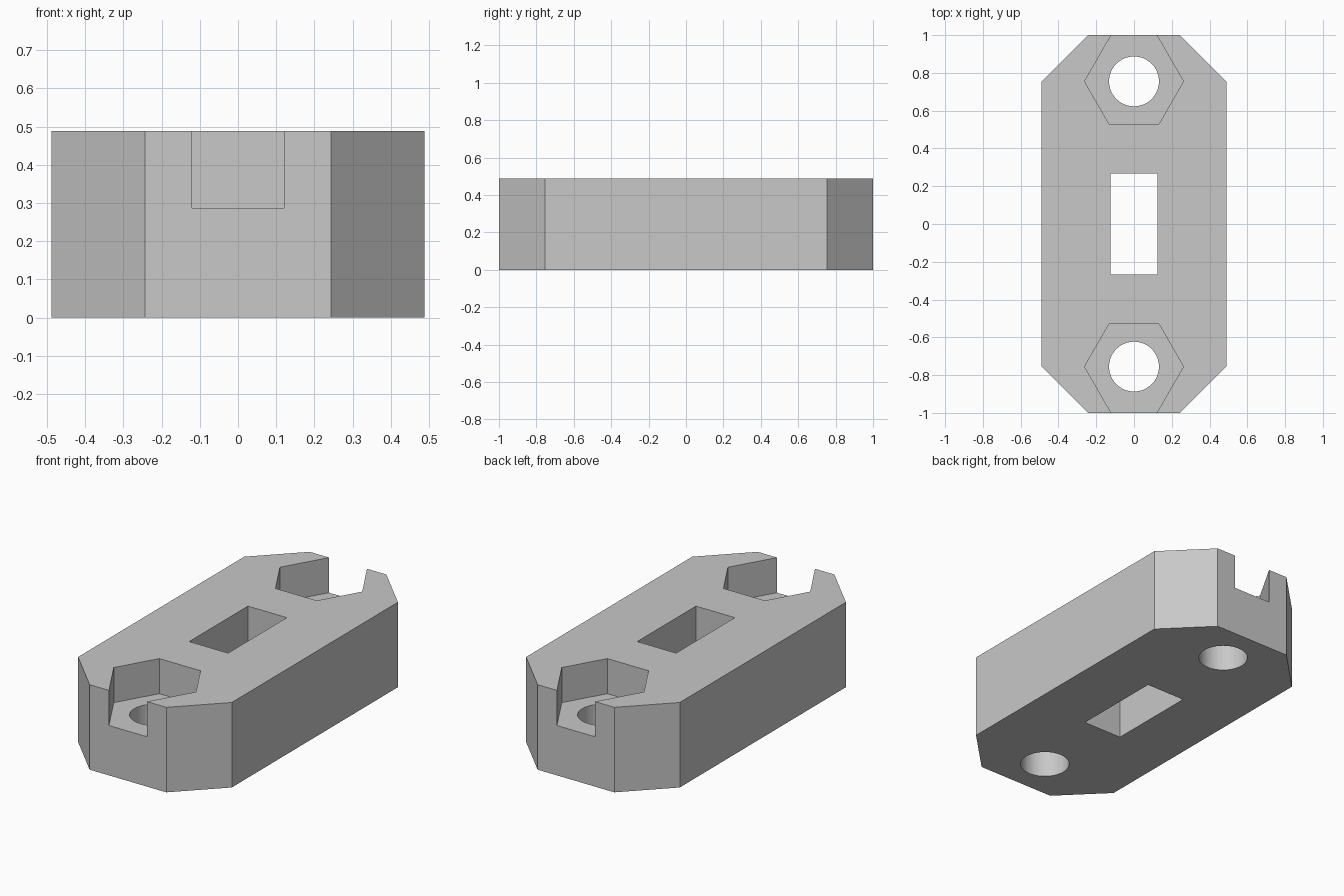
import bpy, bmesh, math

cube = bpy.data.objects.get("Cube")
if cube:
    bpy.data.objects.remove(cube, do_unlink=True)

HALF_W, HALF_L, HEIGHT = 0.489, 1.0, 0.489
CHAMFER = 0.245
BOLT_Y = HALF_L - CHAMFER
HOLE_R, NUT_R, NUT_FLOOR = 0.132, 0.262, 0.287
SLOT_X, SLOT_Y = 0.124, 0.267

grey = bpy.data.materials.new("light_grey")
grey.use_nodes = True
colour = (0.58, 0.58, 0.58, 1)
grey.diffuse_color = colour
grey.node_tree.nodes["Principled BSDF"].inputs["Base Color"].default_value = colour


def prism(name, outline, z0, z1):
    """Extrude a counter-clockwise outline from z0 up to z1."""
    bm = bmesh.new()
    base = bm.faces.new([bm.verts.new((x, y, z0)) for x, y in outline])
    top = bmesh.ops.extrude_face_region(bm, geom=[base])["geom"]
    verts = [v for v in top if isinstance(v, bmesh.types.BMVert)]
    bmesh.ops.translate(bm, verts=verts, vec=(0, 0, z1 - z0))
    bmesh.ops.recalc_face_normals(bm, faces=bm.faces)
    mesh = bpy.data.meshes.new(name)
    bm.to_mesh(mesh)
    bm.free()
    mesh.materials.append(grey)
    obj = bpy.data.objects.new(name, mesh)
    bpy.context.collection.objects.link(obj)
    return obj


def rectangle(x, y):
    return [(-x, -y), (x, -y), (x, y), (-x, y)]


def cut(body, cutter):
    """Subtract the cutter from the body, then discard it."""
    mod = body.modifiers.new(cutter.name, "BOOLEAN")
    mod.operation = "DIFFERENCE"
    mod.solver = "EXACT"
    mod.object = cutter
    bpy.ops.object.modifier_apply(modifier=mod.name)
    bpy.data.objects.remove(cutter, do_unlink=True)


# Block with chamfered corners
a, b = HALF_W - CHAMFER, HALF_L - CHAMFER
body = prism("clamp_block",
             [(-a, -HALF_L), (a, -HALF_L), (HALF_W, -b), (HALF_W, b),
              (a, HALF_L), (-a, HALF_L), (-HALF_W, b), (-HALF_W, -b)], 0, HEIGHT)
bpy.context.view_layer.objects.active = body
body.select_set(True)

# Rectangular slot through the middle
cut(body, prism("slot_cutter", rectangle(SLOT_X, SLOT_Y), -0.1, HEIGHT + 0.1))

# Bolt hole and open-ended hexagonal nut pocket at each end
apothem = NUT_R * math.sqrt(3) / 2
reach = CHAMFER + 0.05
end_x = NUT_R - reach / math.sqrt(3)
pocket = [(NUT_R / 2, -apothem), (NUT_R, 0), (end_x, reach),
          (-end_x, reach), (-NUT_R, 0), (-NUT_R / 2, -apothem)]
circle = [(HOLE_R * math.cos(t * math.tau / 64), HOLE_R * math.sin(t * math.tau / 64))
          for t in range(64)]
for s in (1, -1):
    cut(body, prism("nut_pocket_cutter", [(s * x, s * (y + BOLT_Y)) for x, y in pocket],
                    NUT_FLOOR, HEIGHT + 0.1))
    cut(body, prism("bolt_hole_cutter", [(x, y + s * BOLT_Y) for x, y in circle],
                    -0.1, HEIGHT + 0.1))

bpy.ops.object.shade_smooth_by_angle(angle=math.radians(25))
